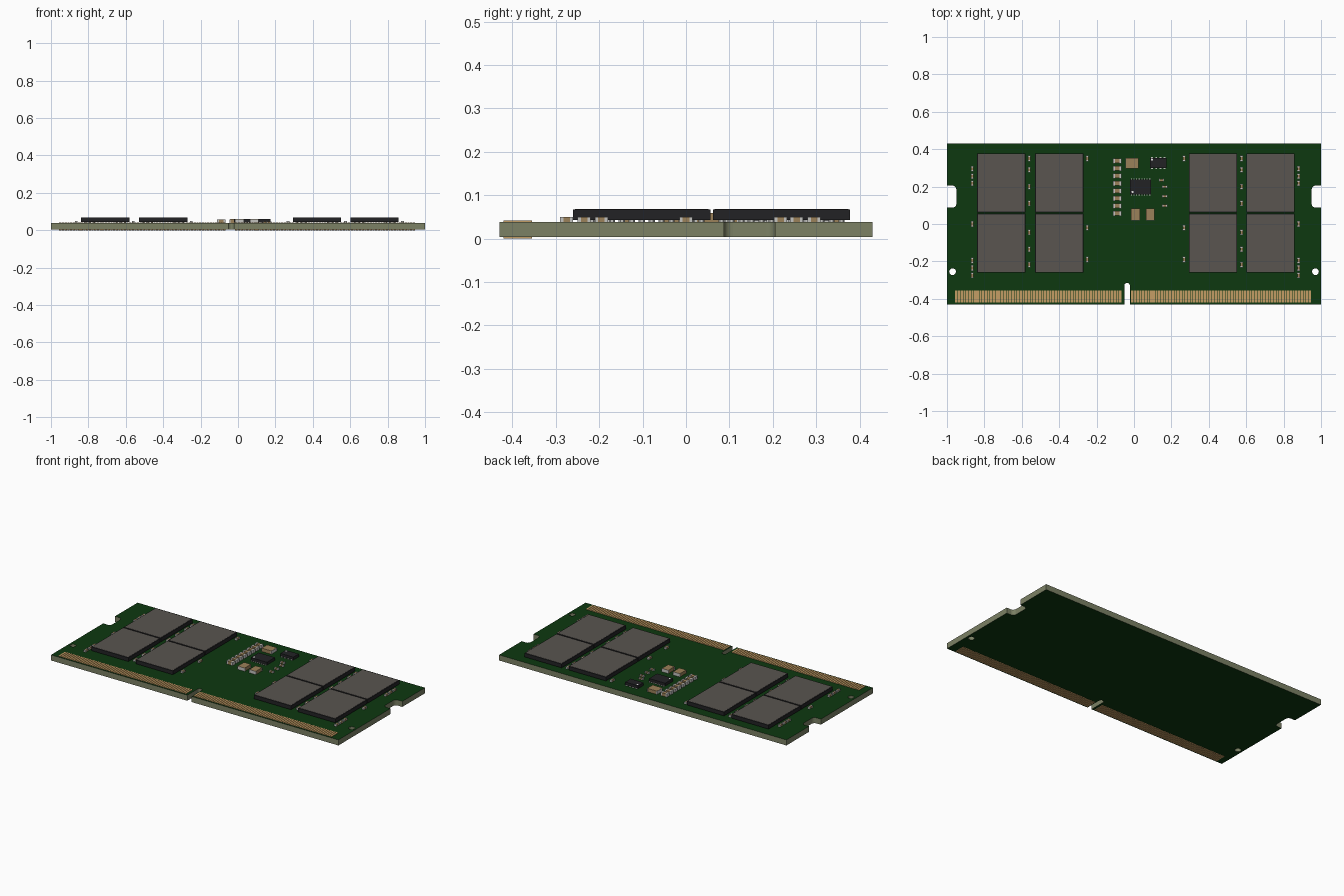
import bpy
import bmesh
import math
from mathutils import Matrix, Vector

cube = bpy.data.objects.get("Cube")
if cube:
    bpy.data.objects.remove(cube)


def make_material(name, red, green, blue):
    mat = bpy.data.materials.new(name)
    mat.use_nodes = True
    colour = (red, green, blue, 1)
    mat.diffuse_color = colour
    shader = next(n for n in mat.node_tree.nodes if n.type == "BSDF_PRINCIPLED")
    shader.inputs["Base Color"].default_value = colour
    return mat


GREEN = make_material("solder mask green", 0.004, 0.04, 0.005)
OLIVE = make_material("board edge olive", 0.2, 0.22, 0.13)
GOLD = make_material("contact gold", 0.56, 0.34, 0.13)
BLACK = make_material("package black", 0.016, 0.016, 0.018)
GREY = make_material("chip top grey", 0.1, 0.09, 0.08)
SILVER = make_material("solder silver", 0.55, 0.55, 0.53)
TAN = make_material("ceramic tan", 0.33, 0.22, 0.1)
WHITE = make_material("marker white", 0.8, 0.8, 0.8)

BOTTOM, TOP = 0.003, 0.038
HALF_Y = 0.43


class Part:
    """Collects boxes and discs into one object."""

    def __init__(self, name, *mats):
        self.name, self.mats, self.bm = name, mats, bmesh.new()

    def tag(self, verts, mat):
        for face in {f for v in verts for f in v.link_faces}:
            face.material_index = self.mats.index(mat)

    def box(self, mat, x, y, z, sx, sy, sz):
        """Box centred on x, y and standing on z."""
        place = Matrix.Translation((x, y, z + sz / 2)) @ Matrix.Diagonal((sx, sy, sz, 1))
        self.tag(bmesh.ops.create_cube(self.bm, size=1, matrix=place)["verts"], mat)

    def disc(self, mat, x, y, z, radius, height, sides=8):
        place = Matrix.Translation((x, y, z + height / 2))
        made = bmesh.ops.create_cone(self.bm, cap_ends=True, segments=sides, radius1=radius,
                                     radius2=radius, depth=height, matrix=place)
        self.tag(made["verts"], mat)

    def finish(self):
        mesh = bpy.data.meshes.new(self.name)
        for mat in self.mats:
            mesh.materials.append(mat)
        self.bm.to_mesh(mesh)
        self.bm.free()
        obj = bpy.data.objects.new(self.name, mesh)
        bpy.context.collection.objects.link(obj)
        return obj


def arc(x, y, radius, start, end, steps=6):
    angles = [math.radians(start + (end - start) * i / steps) for i in range(steps + 1)]
    return [(x + radius * math.cos(a), y + radius * math.sin(a)) for a in angles]


# Circuit board: outline with key slot, side latches and two holes
KEY_X, KEY_R = -0.037, 0.015
LATCH_LOW, LATCH_HIGH, LATCH_X, ROUND = 0.088, 0.205, 0.95, 0.02


def side_points():
    """Right edge from bottom to top."""
    inner = LATCH_X + ROUND
    return ([(1, -HALF_Y), (1, LATCH_LOW)]
            + arc(inner, LATCH_LOW + ROUND, ROUND, 270, 180)
            + arc(inner, LATCH_HIGH - ROUND, ROUND, 180, 90)
            + [(1, LATCH_HIGH), (1, HALF_Y)])


outline = side_points() + [(-x, y) for x, y in reversed(side_points())]
outline += [(KEY_X - KEY_R, -HALF_Y)] + arc(KEY_X, -0.33, KEY_R, 180, 0, 12)
outline += [(KEY_X + KEY_R, -HALF_Y)]
curve = bpy.data.curves.new("board_outline", "CURVE")
curve.dimensions, curve.fill_mode = "2D", "BOTH"
curve.extrude = (TOP - BOTTOM) / 2
for loop in (outline, arc(-0.97, -0.255, 0.018, 0, 345, 23), arc(0.97, -0.255, 0.018, 0, 345, 23)):
    spline = curve.splines.new("POLY")
    spline.points.add(len(loop) - 1)
    for point, (x, y) in zip(spline.points, loop):
        point.co = (x, y, 0, 1)
    spline.use_cyclic_u = True
helper = bpy.data.objects.new("board_outline", curve)
bpy.context.collection.objects.link(helper)
bpy.context.view_layer.update()
evaluated = helper.evaluated_get(bpy.context.evaluated_depsgraph_get())
board = Part("circuit_board", GREEN, OLIVE)
board.bm.from_mesh(bpy.data.meshes.new_from_object(evaluated))
bpy.data.objects.remove(helper)
bmesh.ops.remove_doubles(board.bm, verts=board.bm.verts, dist=0.00001)
bmesh.ops.recalc_face_normals(board.bm, faces=board.bm.faces)
bmesh.ops.translate(board.bm, verts=board.bm.verts, vec=Vector((0, 0, (TOP + BOTTOM) / 2)))
for face in board.bm.faces:
    face.material_index = 0 if abs(face.normal.z) > 0.5 else 1
    face.smooth = False
board.finish()

# Gold edge contacts on both faces
PITCH = 0.01437
for name, z in (("top_contacts", TOP), ("bottom_contacts", 0)):
    contacts = Part(name, GOLD)
    for start, count in ((-0.957, 62), (-0.016, 67)):
        for i in range(count):
            contacts.box(GOLD, start + (i + 0.5) * PITCH, -0.388, z, 0.0118, 0.066, BOTTOM)
    contacts.finish()

# Memory chips on solder balls
for column, x in enumerate((-0.71, -0.4, 0.422, 0.73)):
    for row, y in (("rear", 0.22), ("front", -0.102)):
        chip = Part(f"memory_chip_{row}_{column + 1}", BLACK, GREY, SILVER)
        chip.box(BLACK, x, y, 0.043, 0.258, 0.316, 0.024)
        chip.box(GREY, x, y, 0.067, 0.25, 0.308, 0.001)
        for side in (-1, 1):
            for i in range(3):
                for j in range(-6, 7):
                    chip.disc(SILVER, x + side * (0.06 + i * 0.023), y + j * 0.023,
                              TOP, 0.007, 0.005, 6)
        chip.finish()


def capacitor(part, x, y, length, width, height, along_x=False):
    """Ceramic body with a metal cap at each end."""
    end = length * 0.25

    def piece(mat, offset, size, w, h):
        if along_x:
            part.box(mat, x + offset, y, TOP, size, w, h)
        else:
            part.box(mat, x, y + offset, TOP, w, size, h)

    piece(TAN, 0, length - 2 * end, width * 0.92, height * 0.94)
    for side in (-1, 1):
        piece(SILVER, side * (length - end) / 2, end, width, height)


# Small capacitors around the memory chips
outer = (0.295, 0.255, 0.218, 0, -0.195, -0.235, -0.275)
middle = (0.35, 0.29, 0.2, 0.11, -0.045, -0.135, -0.217)
inner = (0.35, -0.02, -0.19)
for name, xs, ys in (("outer", (-0.865, 0.88), outer), ("middle", (-0.56, 0.575), middle),
                     ("inner", (-0.25, 0.268), inner)):
    caps = Part(name + "_capacitors", TAN, SILVER)
    for x in xs:
        for y in ys:
            capacitor(caps, x, y, 0.03, 0.015, 0.012)
    caps.finish()

# Central column of capacitors
bank = Part("capacitor_bank", TAN, SILVER)
for i in range(8):
    capacitor(bank, -0.09, 0.337 - i * 0.04, 0.045, 0.026, 0.02, along_x=True)
bank.finish()

# Large ceramic parts
for name, x, y, length, width, flat in (("power_inductor", -0.01, 0.324, 0.07, 0.057, True),
                                        ("left_bulk_capacitor", 0.008, 0.052, 0.064, 0.05, False),
                                        ("right_bulk_capacitor", 0.087, 0.052, 0.064, 0.047, False)):
    block = Part(name, TAN, SILVER)
    sx, sy = (length, width) if flat else (width, length)
    block.box(TAN, x, y, TOP, sx * 0.97, sy * 0.97, 0.021)
    for side in (-1, 1):
        if flat:
            block.box(SILVER, x + side * sx * 0.46, y, TOP, sx * 0.08, sy, 0.02)
        else:
            block.box(SILVER, x, y + side * sy * 0.46, TOP, sx, sy * 0.08, 0.02)
    block.finish()

# Small resistors
resistors = Part("resistors", TAN, SILVER)
for x, y in ((0.165, 0.2), (0.165, 0.148), (0.165, 0.098), (0.147, 0.235)):
    capacitor(resistors, x, y, 0.028, 0.014, 0.01, along_x=True)
resistors.finish()


def controller(name, x, y, sx, sy, pins, mark_side):
    """Black package with a pin row front and rear and a white marker."""
    part = Part(name, BLACK, SILVER, WHITE)
    part.box(BLACK, x, y, TOP + 0.003, sx, sy, 0.018)
    for i in range(pins):
        px = x + sx * ((i + 0.5) / pins - 0.5)
        part.box(SILVER, px, y, TOP, sx / pins * 0.45, sy + 0.01, 0.005)
    part.disc(WHITE, x - sx * 0.38, y + mark_side * sy * 0.32, TOP + 0.021, 0.006, 0.001, 12)
    return part.finish()


controller("power_controller", 0.035, 0.197, 0.112, 0.08, 8, -1)
controller("identity_chip", 0.13, 0.327, 0.09, 0.054, 4, 1)
